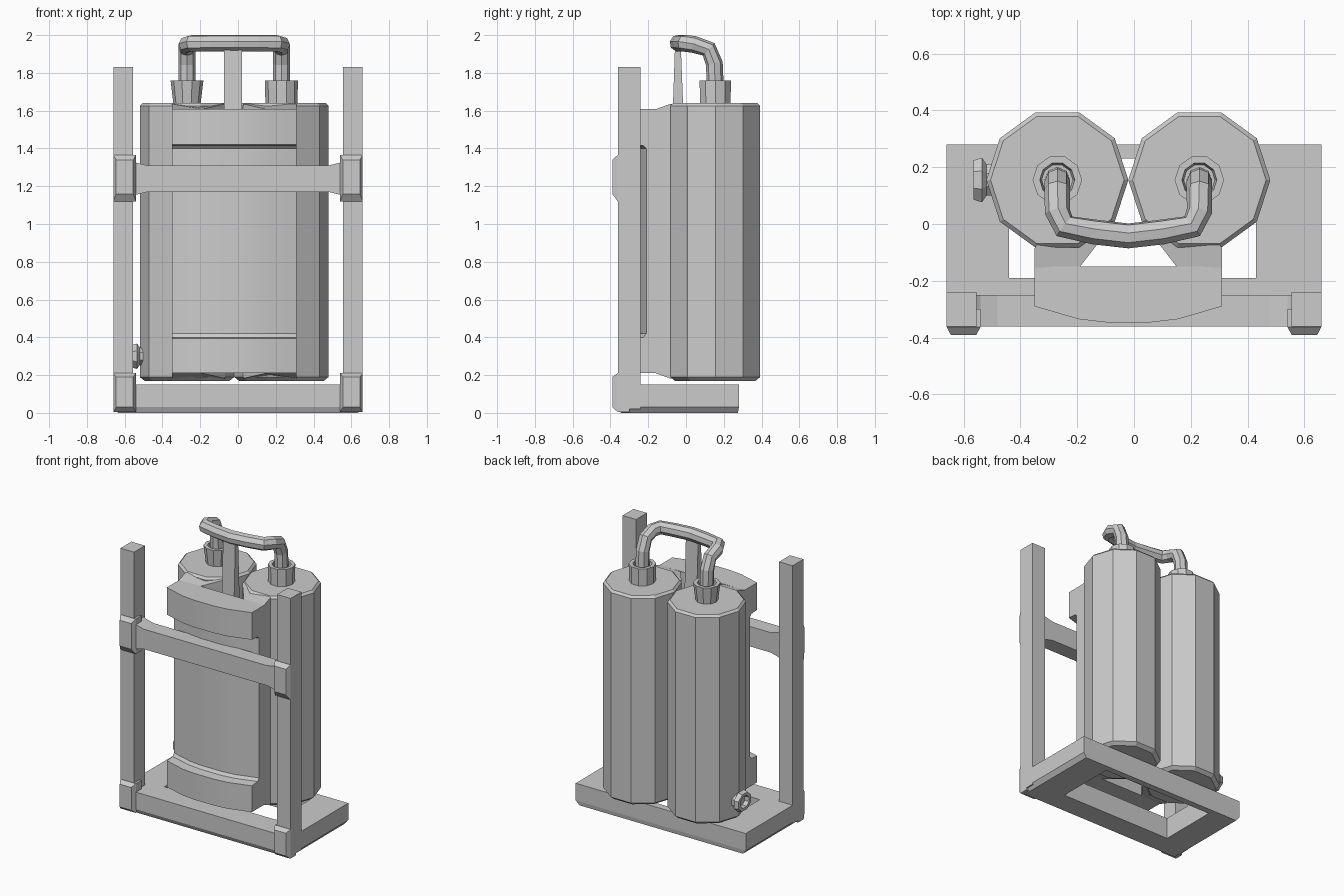
import bpy, bmesh
from math import cos, sin, pi

if "Cube" in bpy.data.objects:
    bpy.data.objects.remove(bpy.data.objects["Cube"])

CX = -0.02          # tanks and pad sit slightly off the frame centre


def loft(name, rings, loop=False, smooth=False):
    """Skin rings of equal point count; cap the ends or close into a loop."""
    bm = bmesh.new()
    vr = [[bm.verts.new(p) for p in r] for r in rings]
    n = len(vr[0])
    for a, b in zip(vr, vr[1:] + (vr[:1] if loop else [])):
        for i in range(n):
            j = (i + 1) % n
            bm.faces.new((a[i], a[j], b[j], b[i]))
    if not loop:
        bm.faces.new(vr[0])
        bm.faces.new(vr[-1])
    bmesh.ops.recalc_face_normals(bm, faces=bm.faces)
    me = bpy.data.meshes.new(name)
    bm.to_mesh(me)
    bm.free()
    ob = bpy.data.objects.new(name, me)
    bpy.context.collection.objects.link(ob)
    if smooth:
        bpy.ops.object.select_all(action='DESELECT')
        ob.select_set(True)
        bpy.context.view_layer.objects.active = ob
        bpy.ops.object.shade_smooth_by_angle(angle=0.5)
    return ob


def rect(x0, x1, y0, y1, z):
    return [(x0, y0, z), (x1, y0, z), (x1, y1, z), (x0, y1, z)]


def rect_xz(x0, x1, z0, z1, y):
    return [(x0, y, z0), (x1, y, z0), (x1, y, z1), (x0, y, z1)]


def circle(cx, cy, r, z, n=10):
    return [(cx + r * cos(2 * pi * i / n), cy + r * sin(2 * pi * i / n), z) for i in range(n)]


# base: rectangular ring with chamfered lower outer edge
loft("base_frame", [
    rect(-.66, .66, -.36, .28, .15), rect(-.66, .66, -.36, .28, .03),
    rect(-.635, .635, -.345, .275, 0), rect(-.44, .43, -.19, .23, 0),
    rect(-.44, .43, -.19, .23, .15)], loop=True)

# crossbar and lower rail with flared ends
top = [(-.57, 1.345), (-.54, 1.325), (-.48, 1.31), (.48, 1.31), (.54, 1.325), (.57, 1.345)]
bar = top + [(x, 2.48 - z) for x, z in reversed(top)]
loft("crossbar", [[(x, y, z) for x, z in bar] for y in (-.36, -.25)])

for s, side in ((-1, "left"), (1, "right")):
    def box_x(a, b):
        return sorted((s * a, s * b))
    x0, x1 = box_x(.66, .555)
    # upright post
    loft(side + "_post", [rect(x0, x1, -.36, -.24, z) for z in (.02, 1.83)])
    # raised joint plates
    a0, a1 = box_x(.66, .54)
    b0, b1 = box_x(.645, .555)
    for nm, z0, z1, w0, w1 in (("upper", 1.12, 1.365, 1.16, 1.34), ("lower", .005, .21, .03, .19)):
        loft(f"{side}_{nm}_joint", [
            rect_xz(a0, a1, z0, z1, -.30), rect_xz(a0, a1, z0, z1, -.362),
            rect_xz(b0, b1, w0, w1, -.39)])

    # ten-sided tank with softened rims
    tx, ty = CX + s * .25, .155
    loft(side + "_tank", [circle(tx, ty, r, z) for r, z in
                          ((.225, .17), (.25, .19), (.25, 1.625), (.235, 1.64))])
    # tank neck collar, left one flares upward
    r0 = .07 if s < 0 else .085
    loft(side + "_neck", [circle(tx, ty, r, z) for r, z in
                          ((r0, 1.62), (.087, 1.76), (.062, 1.76), (.055, 1.73))])

    # web joining tank to front pad, leaving a V gap in the middle
    web = [(.33, -.16, 0), (.33, -.085, .027), (.25, .05, .029), (.05, .005, .027), (.17, -.15, 0)]
    loft(side + "_web", [[(CX + s * x, y, z0 + k * d) for x, y, d in web]
                         for z0, k in ((.21, -1), (1.608, 1))])


# curved front pad, recessed between top and bottom bumpers
def pad(z, d):
    return [(CX - .33, -.29 + d, z), (CX - .175, -.335 + d, z), (CX - .08, -.346 + d, z),
            (CX + .08, -.346 + d, z), (CX + .175, -.335 + d, z), (CX + .33, -.29 + d, z),
            (CX + .33, -.15, z), (CX - .33, -.15, z)]


loft("front_pad", [pad(.21, 0), pad(.395, 0), pad(.4, .065), pad(.42, .08),
                   pad(1.4, .08), pad(1.415, .065), pad(1.42, 0), pad(1.61, 0)], smooth=True)

# tapered strut holding up the pipe
loft("pipe_strut", [rect(-.075, .02, -.075, -.008, 1.45), rect(-.075, .02, -.058, -.028, 1.95)])

# side valve on the left tank: hollow octagonal cap
valve = [(-.48, .06), (-.52, .06), (-.535, .085), (-.565, .075), (-.565, .05), (-.535, .045)]
loft("side_valve", [[(x, .155 + r * cos(pi / 8 + i * pi / 4), .30 + r * .85 * sin(pi / 8 + i * pi / 4))
                     for i in range(8)] for x, r in valve])

# connecting pipe
half = [(.25, .155, 1.72), (.25, .15, 1.85), (.25, .12, 1.925), (.25, .045, 1.95),
        (.225, -.008, 1.957), (.12, -.028, 1.957)]
pts = [(CX - x, y, z) for x, y, z in half] + [(CX, -.042, 1.957)] + \
      [(CX + x, y, z) for x, y, z in reversed(half)]
cu = bpy.data.curves.new("connecting_pipe", 'CURVE')
cu.dimensions = '3D'
cu.bevel_depth = .045
cu.bevel_resolution = 2
cu.use_fill_caps = True
sp = cu.splines.new('POLY')
sp.points.add(len(pts) - 1)
for p, c in zip(sp.points, pts):
    p.co = (*c, 1)
sp.use_smooth = False
pipe = bpy.data.objects.new("connecting_pipe", cu)
bpy.context.collection.objects.link(pipe)
bpy.ops.object.select_all(action='DESELECT')
pipe.select_set(True)
bpy.context.view_layer.objects.active = pipe
bpy.ops.object.convert(target='MESH')
